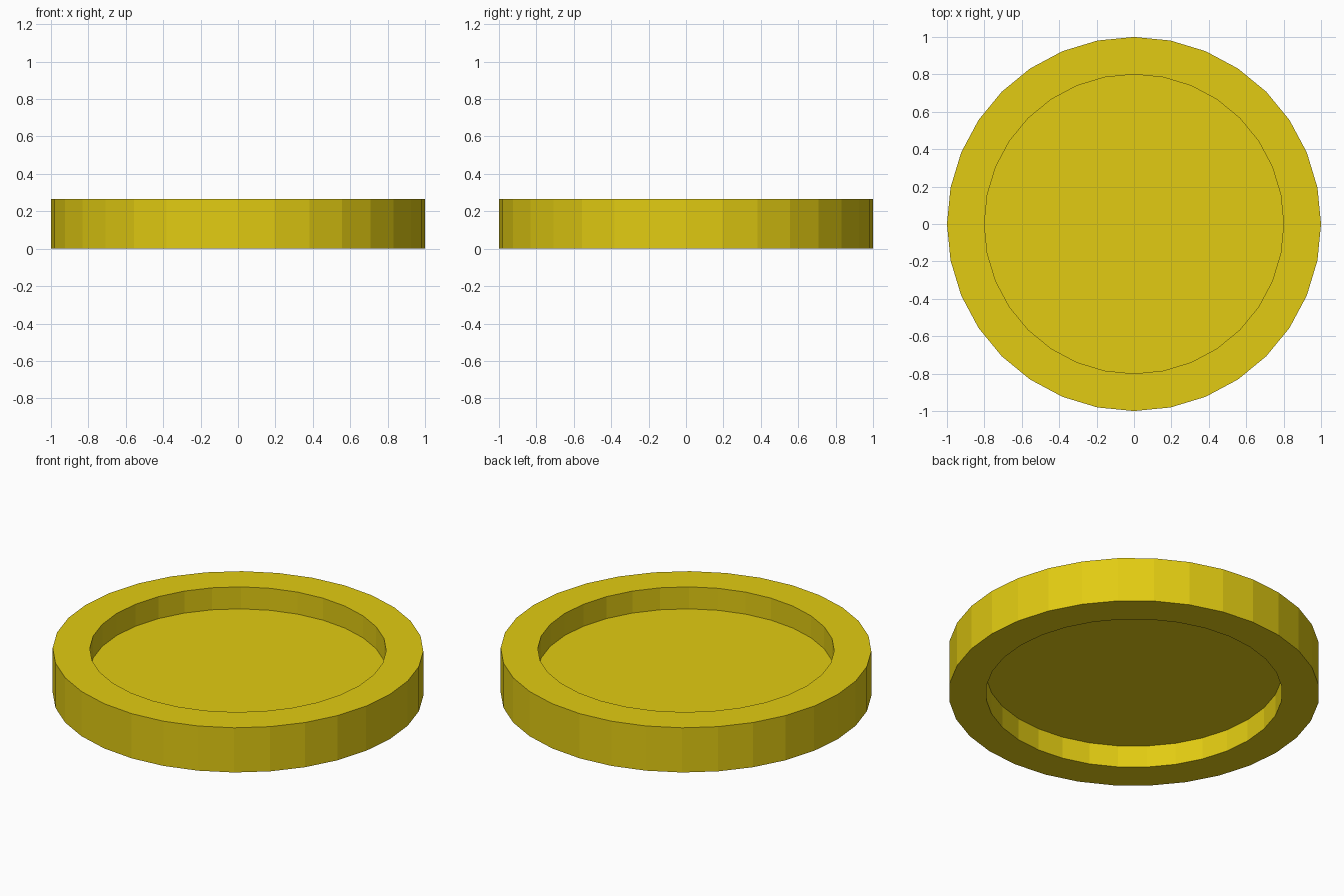
import bpy, bmesh
from math import cos, sin, tau

if "Cube" in bpy.data.objects:
    bpy.data.objects.remove(bpy.data.objects["Cube"])

SIDES = 32
HEIGHT = 0.266
OUTER, INNER = 1.0, 0.8
MID = HEIGHT / 2
HALF_FLOOR = 0.002  # thin web between the two recesses

gold = bpy.data.materials.new("yellow_gold")
gold.diffuse_color = (0.76, 0.60, 0.006, 1)
gold.use_nodes = True
gold.node_tree.nodes["Principled BSDF"].inputs["Base Color"].default_value = gold.diffuse_color


def ring(bm, radius, z):
    return [bm.verts.new((radius * cos(tau * i / SIDES), radius * sin(tau * i / SIDES), z))
            for i in range(SIDES)]


# Coin: raised rim with a round recess on both faces, lathed from a profile
profile = [(INNER, MID - HALF_FLOOR), (INNER, 0), (OUTER, 0),
           (OUTER, HEIGHT), (INNER, HEIGHT), (INNER, MID + HALF_FLOOR)]
bm = bmesh.new()
rings = [ring(bm, r, z) for r, z in profile]
for a, b in zip(rings, rings[1:]):
    for i in range(SIDES):
        j = (i + 1) % SIDES
        bm.faces.new((a[i], a[j], b[j], b[i]))

# Recess floors
bm.faces.new(rings[0][::-1])
bm.faces.new(rings[-1])
bmesh.ops.recalc_face_normals(bm, faces=bm.faces)

mesh = bpy.data.meshes.new("coin")
bm.to_mesh(mesh)
bm.free()
mesh.materials.append(gold)
coin = bpy.data.objects.new("coin", mesh)
bpy.context.collection.objects.link(coin)
